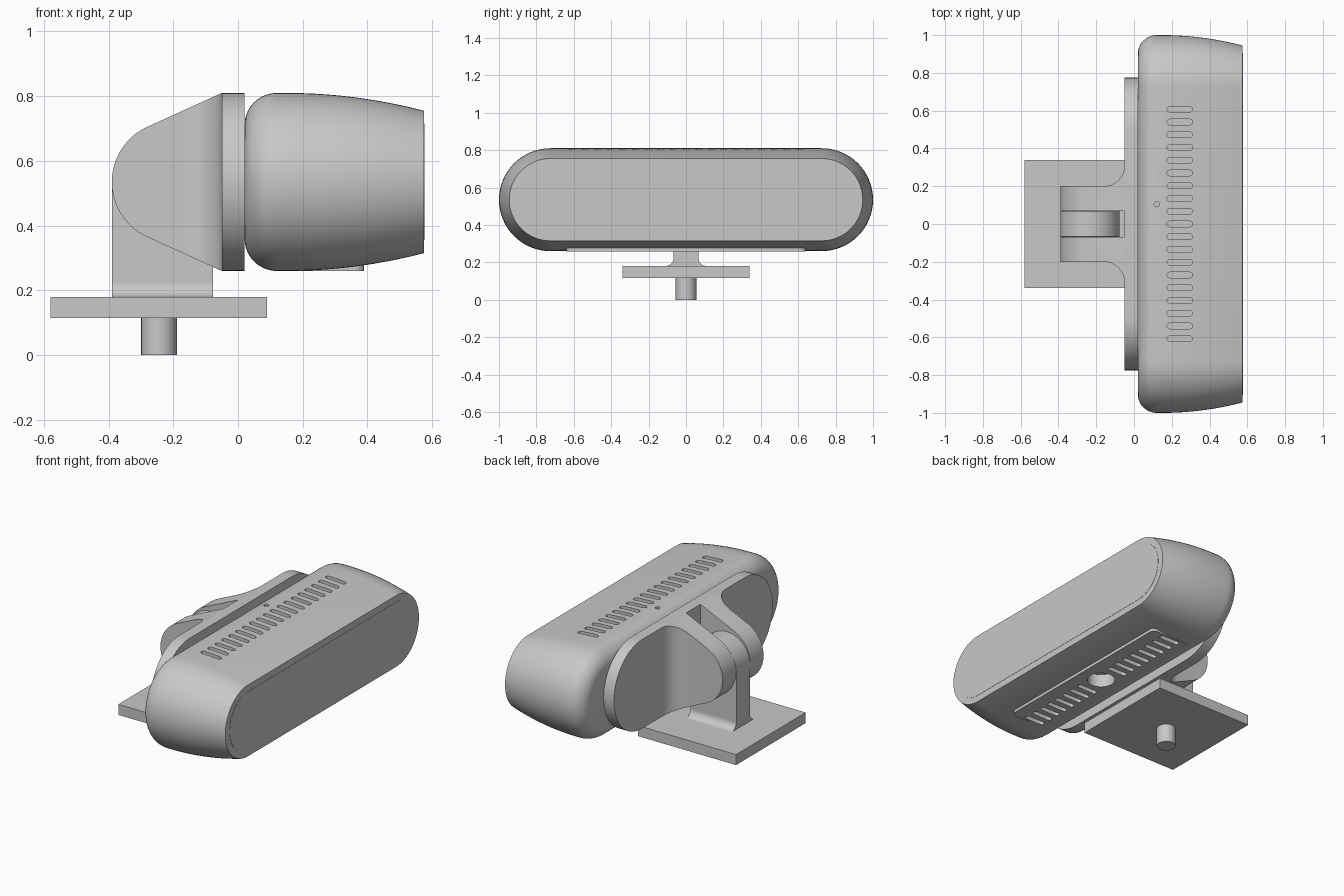
import bpy, bmesh, math

cube = bpy.data.objects.get("Cube")
if cube:
    bpy.data.objects.remove(cube, do_unlink=True)

grey = bpy.data.materials.new("plain grey")
grey.use_nodes = True
colour = (0.58, 0.58, 0.58, 1)
grey.diffuse_color = colour
grey.node_tree.nodes["Principled BSDF"].inputs["Base Color"].default_value = colour

MID = 0.535      # height of the head's axis


def arc(cx, cy, r, start, end, n=16):
    angles = [math.radians(start + (end - start) * i / n) for i in range(n + 1)]
    return [(cx + r * math.cos(a), cy + r * math.sin(a)) for a in angles]


def stadium(half, r, cx=0, cy=0, n=32):
    return arc(cx + half, cy, r, -90, 90, n) + arc(cx - half, cy, r, 90, 270, n)


def place(axis, p, d):
    return {"x": (d, *p), "y": (p[0], d, p[1]), "z": (*p, d)}[axis]


def loft(bm, axis, sections):
    """Skin a list of (depth, outline) sections and cap both ends."""
    rings = [[bm.verts.new(place(axis, p, d)) for p in pts] for d, pts in sections]
    for a, b in zip(rings, rings[1:]):
        for i in range(len(a)):
            j = (i + 1) % len(a)
            bm.faces.new((a[i], a[j], b[j], b[i]))
    bm.faces.new(rings[0])
    bm.faces.new(rings[-1])


def prism(bm, axis, pts, lo, hi):
    loft(bm, axis, [(lo, pts), (hi, pts)])


def finish(name, bm):
    bmesh.ops.recalc_face_normals(bm, faces=bm.faces)
    mesh = bpy.data.meshes.new(name)
    bm.to_mesh(mesh)
    bm.free()
    mesh.materials.append(grey)
    ob = bpy.data.objects.new(name, mesh)
    bpy.context.collection.objects.link(ob)
    return ob


def solid(name, axis, pts, lo, hi):
    bm = bmesh.new()
    prism(bm, axis, pts, lo, hi)
    return finish(name, bm)


def select(ob):
    bpy.ops.object.select_all(action="DESELECT")
    ob.select_set(True)
    bpy.context.view_layer.objects.active = ob


def combine(ob, tool, operation):
    mod = ob.modifiers.new("cut", "BOOLEAN")
    mod.operation, mod.object, mod.solver = operation, tool, "EXACT"
    select(ob)
    bpy.ops.object.modifier_apply(modifier=mod.name)


def smooth(ob):
    select(ob)
    bpy.ops.object.shade_smooth_by_angle(angle=math.radians(30))


# Head shell: rounded at the back, gently tapering to the front
profile = [(0.12 - 0.1 * math.cos(a), 0.175 + 0.1 * math.sin(a))
           for a in [math.radians(9 * i) for i in range(11)]]
for i in range(1, 13):
    x = 0.12 + 0.455 * i / 12
    profile.append((x, 0.275 - 0.055 * (max(0, x - 0.15) / 0.425) ** 2))
bm = bmesh.new()
loft(bm, "x", [(x, stadium(0.725, r, 0, MID)) for x, r in profile])
shell = finish("head_shell", bm)

# Raised pad under the head
pad_outline = []
for cx, cy, start in ((0.36, 0.61, 0), (0.14, 0.61, 90), (0.14, -0.61, 180), (0.36, -0.61, 270)):
    pad_outline += arc(cx, cy, 0.03, start, start + 90, 8)
pad = solid("underside_pad", "z", pad_outline, 0.259, 0.32)

# Vent slots above and below, pin hole on top and mounting socket underneath
bm = bmesh.new()
for i in range(-9, 10):
    slot = stadium(0.0525, 0.015, 0.2425, i * 0.0675, 8)
    prism(bm, "z", slot, 0.77, 0.9)
    if abs(i) > 1:
        prism(bm, "z", slot, 0.2, 0.3)
prism(bm, "z", arc(0.12, 0.105, 0.014, 0, 345, 23), 0.78, 0.9)
prism(bm, "z", arc(0.25, 0, 0.08, 0, 352.5, 47), 0.2, 0.34)
cutter = finish("vent_cutter", bm)
for ob in (shell, pad):
    combine(ob, cutter, "DIFFERENCE")
bpy.data.objects.remove(cutter, do_unlink=True)

# Flush front panel and back plate
panel = solid("front_panel", "x", stadium(0.725, 0.18, 0, MID), 0.56, 0.5765)
plate = solid("back_plate", "x", stadium(0.5, 0.275, 0, MID), -0.05, 0.02)

# Fork: rounded side outline limited to two flared cheeks
side = [(-0.04, 0.26), (-0.04, 0.81), (-0.05, 0.81)]
side += arc(-0.203, MID, 0.187, 114.5, 245.5, 32) + [(-0.05, 0.26)]
fork = solid("fork", "y", side, -0.5, 0.5)
cheek = [(-0.45, 0.07), (-0.03, 0.07), (-0.03, 0.31)]
cheek += arc(-0.16, 0.31, 0.11, 0, -90) + [(-0.45, 0.2)]
bm = bmesh.new()
for s in (1, -1):
    prism(bm, "z", [(x, s * y) for x, y in cheek], 0.1, 1)
cheeks = finish("cheek_cutter", bm)
combine(fork, cheeks, "INTERSECT")
bpy.data.objects.remove(cheeks, do_unlink=True)

# Upright tongue between the cheeks, with filleted foot
tongue = solid("tongue", "y",
               [(-0.39, 0.18), (-0.077, 0.18)] + arc(-0.2335, MID, 0.1565, 0, 180, 32),
               -0.066, 0.066)
foot = arc(0.111, 0.225, 0.045, 270, 180)
foot += [(-y, z) for y, z in reversed(foot)]
fillet = solid("tongue_foot", "x", foot, -0.39, -0.077)

# Base plate and pin
solid("base_plate", "z", [(-0.58, -0.34), (0.09, -0.34), (0.09, 0.34), (-0.58, 0.34)], 0.115, 0.18)
pin = solid("base_pin", "z", arc(-0.244, 0, 0.055, 0, 352.5, 47), 0, 0.12)

for ob in (shell, pad, panel, plate, fork, tongue, fillet, pin):
    smooth(ob)
